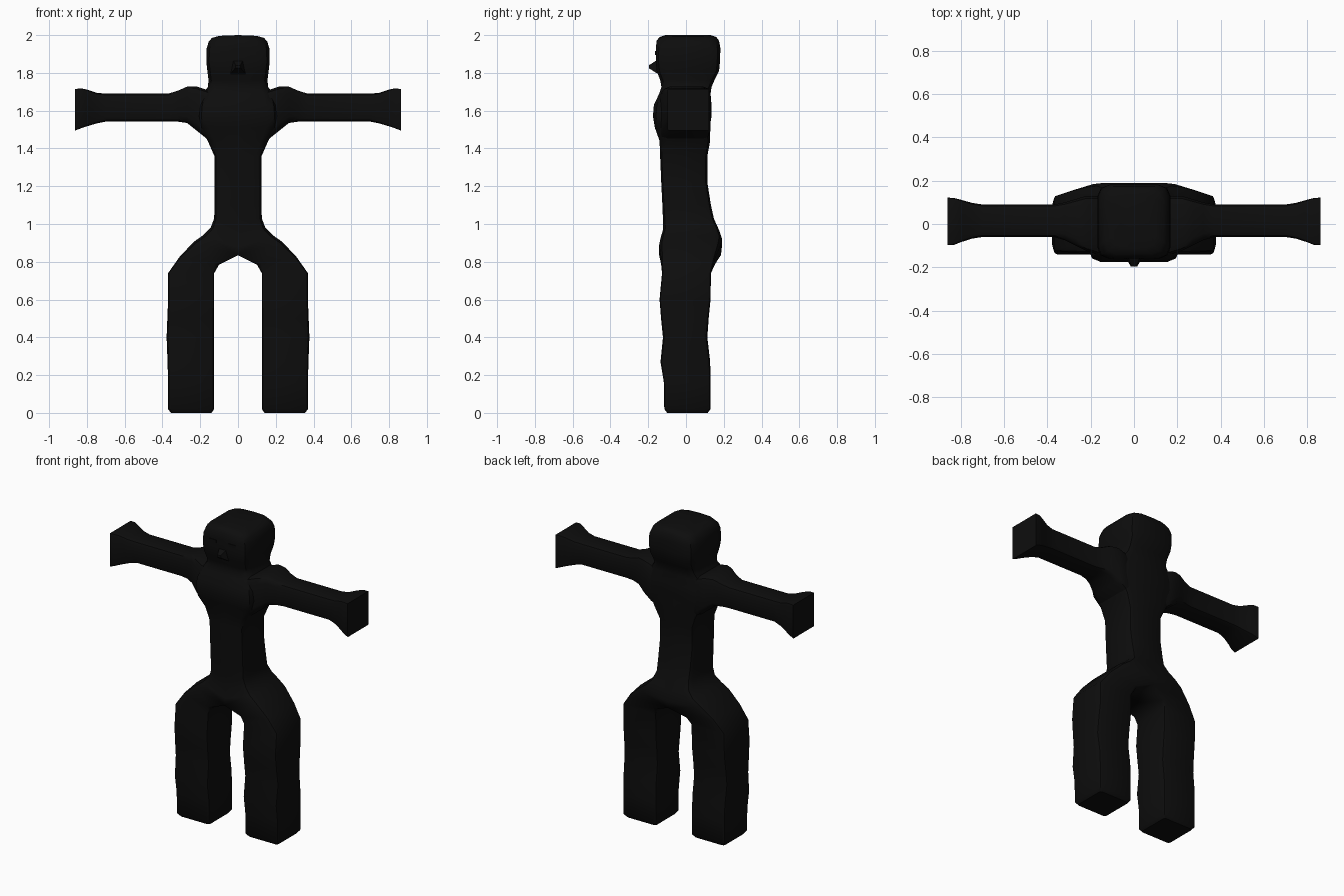
import bpy, bmesh, math
from mathutils import Vector

black = bpy.data.materials.new("near black")
black.diffuse_color = (0.004, 0.004, 0.004, 1)


def ring(inner, outer, y0, y1, c_in, c_out):
    """Rounded rectangle: spans inner->outer in the xz plane and y0..y1 in depth."""
    a, b = Vector((inner[0], 0, inner[1])), Vector((outer[0], 0, outer[1]))
    w, d = (b - a).length, (b - a).normalized()
    pts = []
    for u, v, su, sv, c, start in ((0, y0, 1, 1, c_in, 180), (w, y0, -1, 1, c_out, 270),
                                   (w, y1, -1, -1, c_out, 0), (0, y1, 1, -1, c_in, 90)):
        for k in range(3):
            t = math.radians(start + 45 * k)
            p = a + d * (u + su * c + c * math.cos(t))
            p.y = v + sv * c + c * math.sin(t)
            pts.append(p)
    return pts


def finish(name, bm, mirror=True):
    mesh = bpy.data.meshes.new(name)
    bm.to_mesh(mesh)
    bm.free()
    ob = bpy.data.objects.new(name, mesh)
    bpy.context.collection.objects.link(ob)
    mesh.materials.append(black)
    bpy.ops.object.select_all(action='DESELECT')
    bpy.context.view_layer.objects.active = ob
    ob.select_set(True)
    bpy.ops.object.shade_smooth_by_angle(angle=math.radians(40))
    if mirror:
        m = ob.modifiers.new("mirror", 'MIRROR')
        m.use_clip = True
        m.merge_threshold = 0.0005
    return ob


def loft(name, rings):
    bm = bmesh.new()
    loops = [[bm.verts.new(p) for p in r] for r in rings]
    n = len(loops[0])
    for A, B in zip(loops, loops[1:]):
        for i in range(n):
            bm.faces.new((A[i], A[(i + 1) % n], B[(i + 1) % n], B[i]))
    bm.faces.new(loops[0])
    bm.faces.new(loops[-1])
    bmesh.ops.remove_doubles(bm, verts=bm.verts, dist=0.0002)
    bmesh.ops.recalc_face_normals(bm, faces=bm.faces)
    # open the seam on the mirror plane
    seam = [f for f in bm.faces if all(abs(v.co.x) < 1e-4 for v in f.verts)]
    bmesh.ops.delete(bm, geom=seam, context='FACES')
    return finish(name, bm)


# Half body: leg rising into hip, torso, neck and head
legs = [((.14, 0), (.355, 0), -.10, .115, .015), ((.127, .02), (.37, .02), -.115, .13, .015),
        ((.127, .16), (.37, .16), -.117, .13, .015), ((.126, .27), (.373, .27), -.135, .128, .02),
        ((.126, .40), (.378, .40), -.122, .113, .025), ((.126, .50), (.374, .50), -.132, .12, .02),
        ((.126, .60), (.37, .60), -.14, .13, .015), ((.126, .74), (.37, .74), -.127, .132, .015),
        ((.10, .785), (.31, .825), -.132, .155, .025)]
rings = [ring(i, o, y0, y1, c, c) for i, o, y0, y1, c in legs]
trunk = [(.835, .235, .905, -.142, .185, .05), (.88, .185, .94, -.135, .19, .05),
         (.94, .145, .98, -.122, .175, .045), (1.02, .126, 1.03, -.122, .148, .035),
         (1.10, .125, 1.10, -.125, .132, .03), (1.22, .125, 1.22, -.131, .113, .03),
         (1.36, .125, 1.36, -.137, .113, .03), (1.44, .16, 1.44, -.14, .128, .04),
         (1.51, .20, 1.51, -.165, .125, .05), (1.57, .21, 1.57, -.175, .135, .055),
         (1.63, .205, 1.63, -.17, .135, .055), (1.69, .185, 1.69, -.142, .13, .05),
         (1.725, .16, 1.725, -.13, .135, .05), (1.76, .156, 1.76, -.136, .15, .05),
         (1.81, .162, 1.81, -.155, .175, .05), (1.86, .168, 1.86, -.16, .18, .05),
         (1.93, .166, 1.93, -.16, .182, .055), (1.97, .155, 1.965, -.155, .175, .06),
         (1.99, .138, 1.985, -.14, .16, .06), (2.0, .10, 1.996, -.11, .13, .05)]
rings += [ring((0, zi), (x, zo), y0, y1, 0, c) for zi, x, zo, y0, y1, c in trunk]
loft("body", rings)

# Arm from shoulder to flared hand
arm = [(.13, 1.43, 1.70, -.14, .12, .04), (.17, 1.455, 1.712, -.14, .13, .04),
       (.22, 1.495, 1.728, -.125, .13, .04), (.27, 1.535, 1.727, -.10, .115, .035),
       (.32, 1.542, 1.705, -.075, .10, .03), (.37, 1.542, 1.69, -.06, .09, .025),
       (.70, 1.542, 1.69, -.06, .09, .025), (.75, 1.532, 1.695, -.068, .098, .02),
       (.80, 1.517, 1.712, -.084, .112, .015), (.83, 1.507, 1.718, -.096, .12, .01),
       (.862, 1.495, 1.715, -.097, .122, .005)]
loft("arm", [ring((x, z0), (x, z1), y0, y1, c, c) for x, z0, z1, y0, y1, c in arm])


# Nose: small flattened pyramid
bm = bmesh.new()
base = [bm.verts.new((x, -.15, z)) for x, z in ((-.04, 1.795), (.04, 1.795), (.028, 1.87), (-.028, 1.87))]
tip = [bm.verts.new((x, -.197, z)) for x, z in ((-.015, 1.825), (.015, 1.825), (.012, 1.84), (-.012, 1.84))]
for i in range(4):
    j = (i + 1) % 4
    bm.faces.new((base[i], base[j], tip[j], tip[i]))
bm.faces.new(base)
bm.faces.new(tip)
bmesh.ops.recalc_face_normals(bm, faces=bm.faces)
finish("nose", bm, False)


# Eyes as thin plates on the face
bm = bmesh.new()
bmesh.ops.create_cube(bm, size=1)
for v in bm.verts:
    v.co = Vector((.07 + v.co.x * .05, -.16 + v.co.y * .008, 1.905 + v.co.z * .02))
finish("eye", bm)
